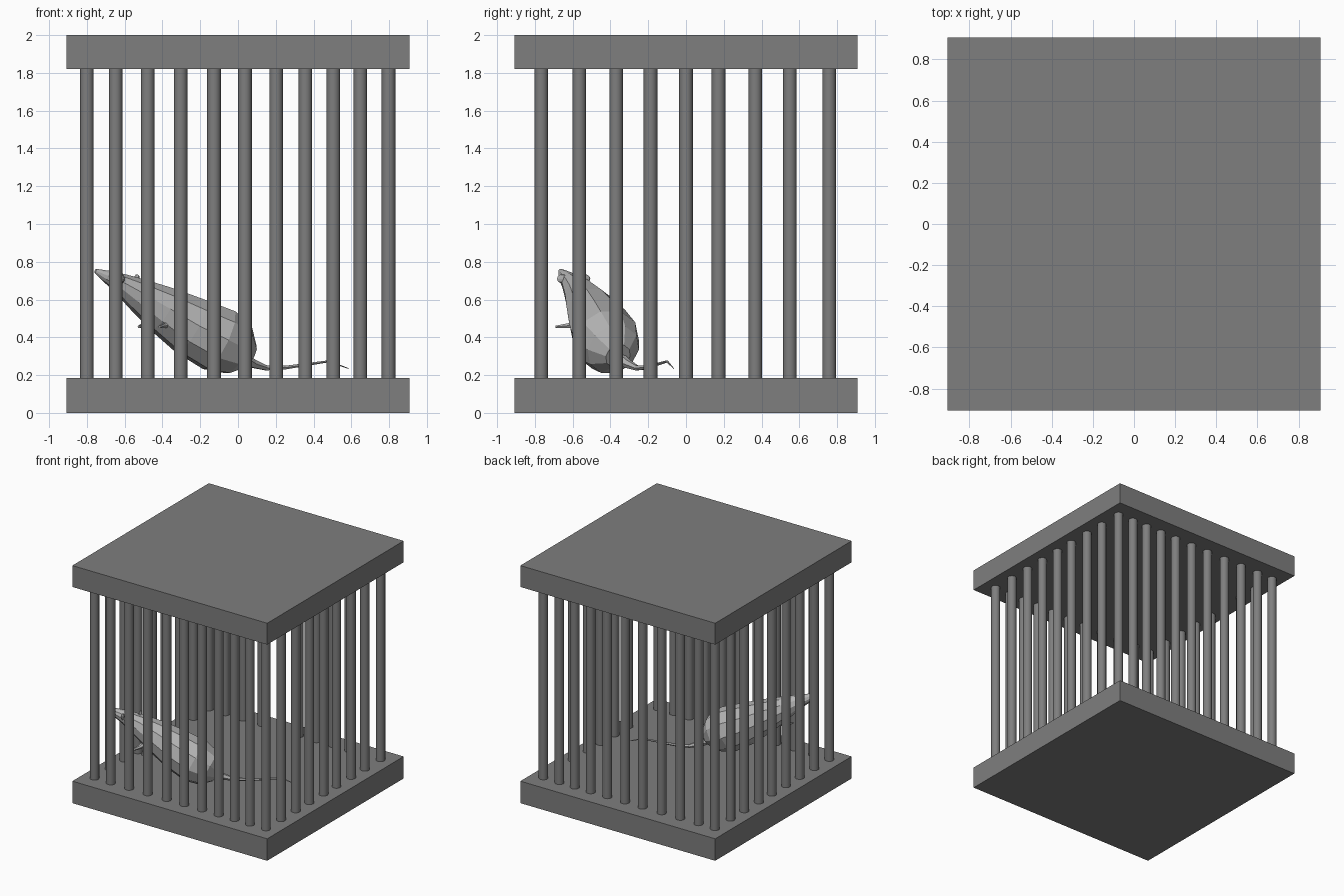
import bpy, bmesh, math
from mathutils import Vector

if "Cube" in bpy.data.objects:
    bpy.data.objects.remove(bpy.data.objects["Cube"])


def material(name, grey):
    m = bpy.data.materials.new(name)
    m.diffuse_color = (grey, grey, grey, 1)
    m.use_nodes = True
    m.node_tree.nodes["Principled BSDF"].inputs["Base Color"].default_value = m.diffuse_color
    return m


iron = material("dark grey iron", 0.21)
fur = material("light grey fur", 0.45)


def finish(obj, name, mat):
    obj.name = name
    obj.data.materials.append(mat)
    return obj


def slab(name, z0, z1):
    bpy.ops.mesh.primitive_cube_add(size=1, location=(0, 0, (z0 + z1) / 2))
    o = bpy.context.object
    o.scale = (1.815, 1.815, z1 - z0)
    finish(o, name, iron)


def bar(name, x, y):
    bpy.ops.mesh.primitive_cylinder_add(vertices=20, radius=0.036, depth=1.66,
                                        location=(x, y, 1.0025))
    o = finish(bpy.context.object, name, iron)
    bpy.ops.object.shade_smooth_by_angle(angle=math.radians(40))


def tube(name, rings, sides, mat):
    """Skin round rings (x, y, z, radius) set square to their path."""
    bm = bmesh.new()
    pts = [Vector(r[:3]) for r in rings]
    loops = []
    for i, p in enumerate(pts):
        d = (pts[min(i + 1, len(pts) - 1)] - pts[max(i - 1, 0)]).normalized()
        side = d.cross(Vector((0, 0, 1))).normalized()
        up = side.cross(d)
        loops.append([bm.verts.new(p + rings[i][3] * (
            side * math.cos(2 * math.pi * k / sides) +
            up * math.sin(2 * math.pi * k / sides))) for k in range(sides)])
    for a, b in zip(loops, loops[1:]):
        for k in range(sides):
            n = (k + 1) % sides
            bm.faces.new((a[k], a[n], b[n], b[k]))
    bm.faces.new(loops[0])
    bm.faces.new(loops[-1])
    bmesh.ops.recalc_face_normals(bm, faces=bm.faces)
    me = bpy.data.meshes.new(name)
    bm.to_mesh(me)
    bm.free()
    o = bpy.data.objects.new(name, me)
    bpy.context.collection.objects.link(o)
    return finish(o, name, mat)


# Cage floor and roof
slab("cage_floor", 0, 0.185)
slab("cage_roof", 1.82, 2.0)

# Bars: front and back rows, then the two side rows between the corners
XS = [-0.80, -0.648, -0.478, -0.304, -0.127, 0.037, 0.202, 0.357, 0.505, 0.648, 0.797]
YS = [-0.766, -0.565, -0.37, -0.188, 0.0, 0.172, 0.367, 0.55, 0.758]
for x in XS:
    bar("front_bar", x, YS[0])
    bar("back_bar", x, YS[-1])
for y in YS[1:-1]:
    bar("left_bar", XS[0], y)
    bar("right_bar", XS[-1], y)

# Rat body, from the raised nose down to the rump
tube("rat_body", [
    (-0.755, -0.665, 0.752, 0.012), (-0.70, -0.645, 0.725, 0.032),
    (-0.62, -0.605, 0.685, 0.056), (-0.53, -0.56, 0.63, 0.088),
    (-0.40, -0.51, 0.55, 0.128), (-0.25, -0.46, 0.46, 0.162),
    (-0.10, -0.42, 0.385, 0.178), (0.0, -0.385, 0.335, 0.145),
    (0.06, -0.36, 0.30, 0.07)], 10, fur)

# Tail trailing over the floor
tube("rat_tail", [
    (0.02, -0.36, 0.295, 0.035), (0.08, -0.31, 0.26, 0.025),
    (0.15, -0.26, 0.238, 0.015), (0.25, -0.21, 0.24, 0.011),
    (0.48, -0.10, 0.273, 0.006), (0.585, -0.065, 0.235, 0.002)], 6, fur)

# Ears
for x, y in ((-0.615, -0.655), (-0.535, -0.535)):
    bpy.ops.mesh.primitive_uv_sphere_add(segments=8, ring_count=6, radius=1,
                                         location=(x, y, 0.71))
    o = bpy.context.object
    o.scale = (0.012, 0.03, 0.024)
    o.rotation_euler.z = math.radians(20)
    finish(o, "rat_ear", fur)

# Front paws
for x, y in ((-0.50, -0.60), (-0.39, -0.615)):
    tube("rat_front_paw", [(x + 0.04, y + 0.06, 0.50, 0.025),
                           (x, y, 0.462, 0.016),
                           (x - 0.025, y - 0.075, 0.455, 0.007)], 6, fur)
